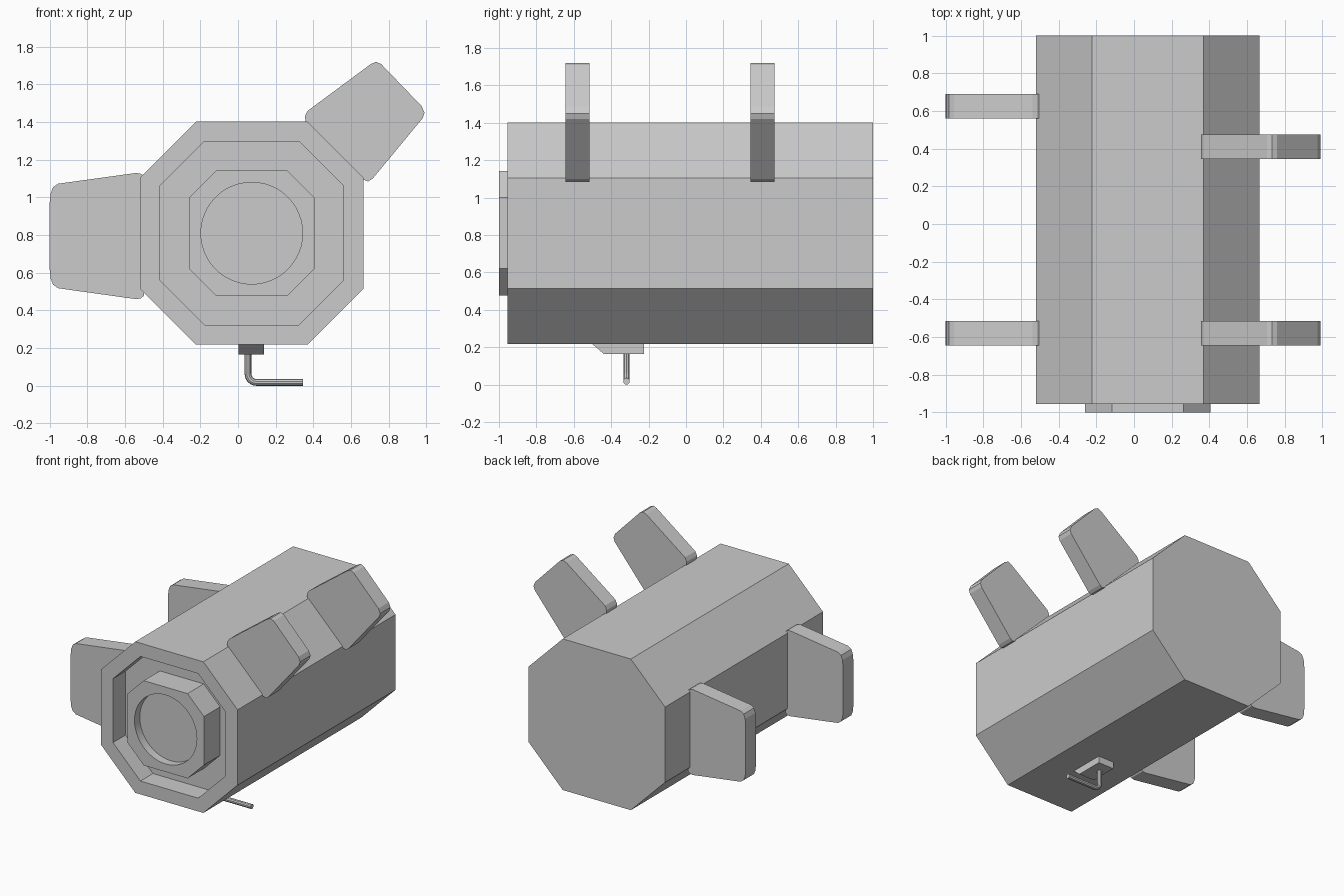
import bpy, bmesh, math

if "Cube" in bpy.data.objects:
    bpy.data.objects.remove(bpy.data.objects["Cube"])

CX, CZ = 0.073, 0.81          # body axis


def finish(name, bm):
    bmesh.ops.recalc_face_normals(bm, faces=bm.faces)
    me = bpy.data.meshes.new(name)
    bm.to_mesh(me)
    bm.free()
    ob = bpy.data.objects.new(name, me)
    bpy.context.collection.objects.link(ob)
    return ob


def octagon(h, f):
    """Chamfered square: half-width h, half length of each flat f."""
    return [(CX + x, CZ + z) for x, z in
            ((h, -f), (h, f), (f, h), (-f, h), (-h, f), (-h, -f), (-f, -h), (f, -h))]


def loft(name, rings):
    """Closed solid through (xz profile, y) rings."""
    bm = bmesh.new()
    loops = [[bm.verts.new((x, y, z)) for x, z in pts] for pts, y in rings]
    for a, b in zip(loops, loops[1:]):
        for i in range(len(a)):
            j = (i + 1) % len(a)
            bm.faces.new((a[i], a[j], b[j], b[i]))
    bm.faces.new(loops[0])
    bm.faces.new(loops[-1])
    return finish(name, bm)


def smooth(ob):
    bpy.ops.object.select_all(action='DESELECT')
    ob.select_set(True)
    bpy.context.view_layer.objects.active = ob
    bpy.ops.object.shade_smooth_by_angle(angle=math.radians(30))


# Body with recessed front
outer, inner = octagon(0.592, 0.295), octagon(0.488, 0.25)
loft("body", [(outer, 1.0), (outer, -0.955), (inner, -0.955), (inner, -0.8)])

# Front nozzle with a shallow round socket
noz = octagon(0.332, 0.19)
nozzle = loft("nozzle", [(noz, -0.79), (noz, -1.0)])
circle = [(CX + 0.27 * math.cos(t * math.tau / 48), CZ + 0.27 * math.sin(t * math.tau / 48))
          for t in range(48)]
cutter = loft("socket_cutter", [(circle, -1.1), (circle, -0.935)])
cutter.hide_render = True
mod = nozzle.modifiers.new("socket", 'BOOLEAN')
mod.operation, mod.solver, mod.object = 'DIFFERENCE', 'EXACT', cutter
bpy.context.view_layer.objects.active = nozzle
bpy.ops.object.modifier_apply(modifier=mod.name)
bpy.data.objects.remove(cutter)
smooth(nozzle)

# Side and upper fins
side = [(-0.50, 1.115), (-0.515, 1.125), (-0.54, 1.13), (-0.955, 1.073), (-0.982, 1.055),
        (-0.995, 1.02), (-1.0, 0.97), (-1.0, 0.62), (-0.995, 0.57), (-0.982, 0.537),
        (-0.955, 0.518), (-0.54, 0.46), (-0.515, 0.465), (-0.50, 0.478)]
upper = [(0.36, 1.395), (0.355, 1.43), (0.37, 1.46), (0.705, 1.708), (0.733, 1.72),
         (0.76, 1.708), (0.975, 1.485), (0.99, 1.45), (0.98, 1.42), (0.715, 1.10),
         (0.69, 1.085), (0.655, 1.10)]
for name, prof, yc in (("side_fin_front", side, -0.58), ("side_fin_back", side, 0.625),
                       ("upper_fin_front", upper, -0.58), ("upper_fin_back", upper, 0.41)):
    loft(name, [(prof, yc + 0.064), (prof, yc - 0.064)])

# Wedge-fronted mounting block underneath
bm = bmesh.new()
yz = [(-0.51, 0.225), (-0.44, 0.165), (-0.225, 0.165), (-0.225, 0.225)]
a, b = [[bm.verts.new((x, y, z)) for y, z in yz] for x in (0.003, 0.137)]
for i in range(4):
    j = (i + 1) % 4
    bm.faces.new((a[i], a[j], b[j], b[i]))
bm.faces.new(a)
bm.faces.new(b)
finish("trigger_block", bm)

# Bent rod
R, r, px, pz = 0.045, 0.018, 0.053, 0.018
path = [(px, 0.18)]
for k in range(7):
    t = math.pi + k * math.pi / 12
    path.append((px + R + R * math.cos(t), pz + R + R * math.sin(t)))
path.append((0.345, pz))
cu = bpy.data.curves.new("bent_rod", 'CURVE')
cu.dimensions = '3D'
cu.bevel_depth, cu.bevel_resolution, cu.use_fill_caps = r, 3, True
sp = cu.splines.new('POLY')
sp.points.add(len(path) - 1)
for p, (x, z) in zip(sp.points, path):
    p.co = (x, -0.318, z, 1)
rod = bpy.data.objects.new("bent_rod", cu)
bpy.context.collection.objects.link(rod)
bpy.ops.object.select_all(action='DESELECT')
rod.select_set(True)
bpy.context.view_layer.objects.active = rod
bpy.ops.object.convert(target='MESH')
smooth(bpy.context.view_layer.objects.active)
